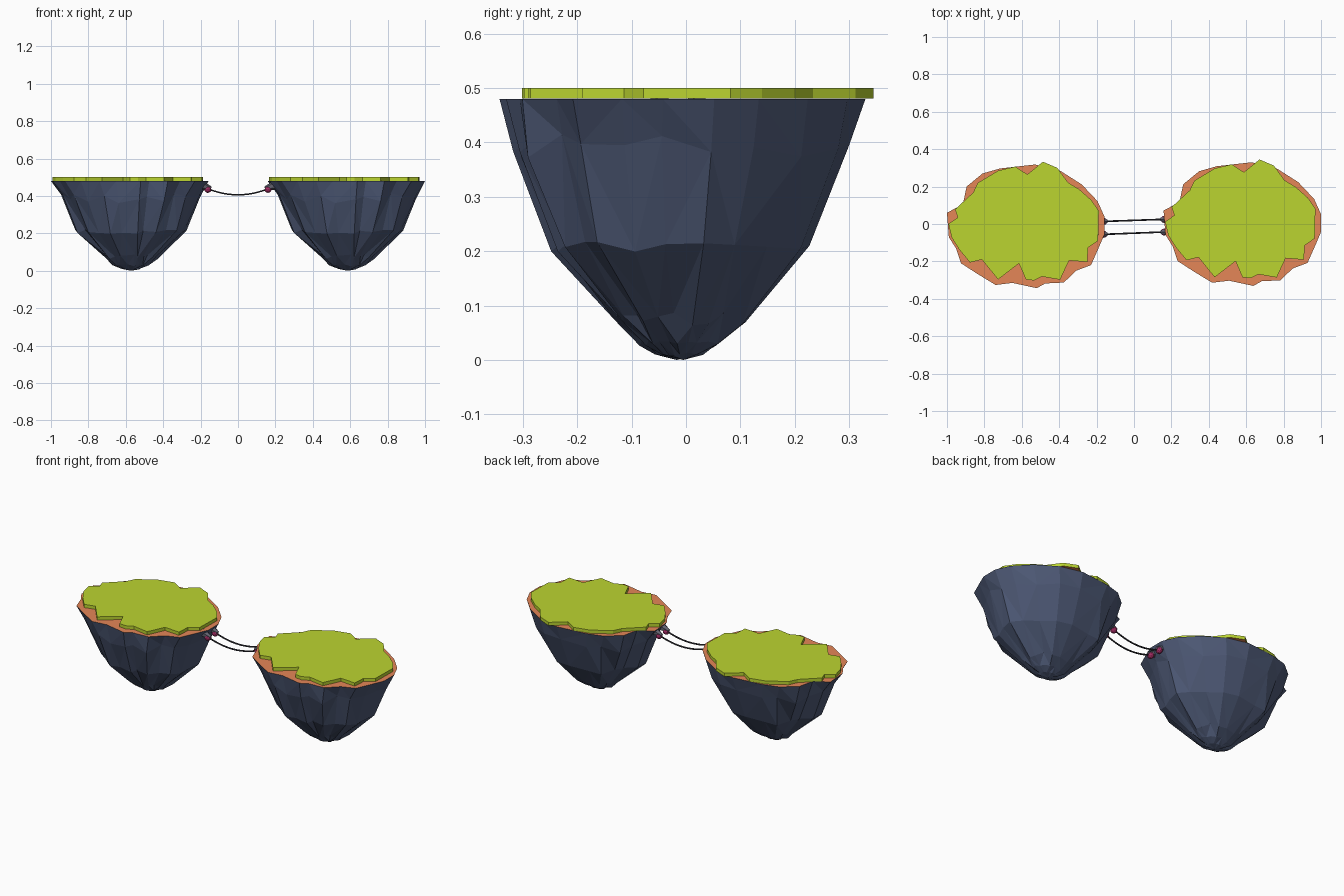
import bpy, bmesh, math, random
from mathutils import Vector

if "Cube" in bpy.data.objects:
    bpy.data.objects.remove(bpy.data.objects["Cube"])


def material(name, rgb):
    m = bpy.data.materials.new(name)
    m.diffuse_color = (*rgb, 1)
    m.use_nodes = True
    m.node_tree.nodes["Principled BSDF"].inputs["Base Color"].default_value = m.diffuse_color
    return m


ROCK = material("slate rock", (0.075, 0.10, 0.18))
DIRT = material("terracotta dirt", (0.78, 0.24, 0.095))
GRASS = material("grass green", (0.50, 0.66, 0.03))
ROPE = material("dark rope", (0.035, 0.035, 0.045))
KNOT = material("crimson knot", (0.38, 0.025, 0.13))
PEG = material("grey peg", (0.13, 0.13, 0.17))

# outlines around an island's own centre
RIM = [(-.42, .06), (-.335, .105), (-.315, .20), (-.23, .27), (-.135, .297), (.05, .318),
       (.185, .285), (.30, .212), (.385, .122), (.422, .04), (.422, -.055), (.39, -.13),
       (.35, -.22), (.27, -.25), (.205, -.313), (.105, -.318), (.06, -.343), (-.07, -.315),
       (-.16, -.326), (-.26, -.265), (-.345, -.21), (-.372, -.13), (-.41, -.07)]
TURF = [(-.412, 0), (-.362, .035), (-.377, .078), (-.28, .168), (-.255, .22), (-.147, .285),
        (-.055, .307), (.01, .265), (.093, .333), (.17, .30), (.227, .222), (.285, .187),
        (.352, .128), (.392, .07), (.388, -.09), (.335, -.126), (.33, -.203), (.233, -.195),
        (.185, -.298), (.088, -.281), (.045, -.302), (.002, -.297), (-.035, -.211),
        (-.147, -.297), (-.233, -.19), (-.297, -.206), (-.355, -.136), (-.395, -.072)]


def finish(bm, name, mats, loc=(0, 0, 0)):
    bmesh.ops.recalc_face_normals(bm, faces=bm.faces)
    me = bpy.data.meshes.new(name)
    bm.to_mesh(me)
    bm.free()
    for m in mats:
        me.materials.append(m)
    ob = bpy.data.objects.new(name, me)
    ob.location = loc
    bpy.context.collection.objects.link(ob)
    return ob


def rock(name, loc):
    # stacked shrinking rings with chipped facets, flat dirt cap
    rng = random.Random(7)
    bm = bmesh.new()
    # height, x scale, y scale, radial jitter, height jitter
    levels = [(.48, 1, 1, 0, 0), (.385, .875, .94, .025, .03), (.21, .68, .725, .035, .012),
              (.075, .34, .36, .025, .012), (.03, .22, .21, .015, .006),
              (.01, .11, .12, .01, .003)]
    rings = []
    for z, sx, sy, jr, jz in levels:
        ring = []
        t = (.48 - z) / .47
        for x, y in RIM:
            k = rng.uniform(-jr, jr)
            ring.append(bm.verts.new((x * (sx + k) + .008 * t, y * (sy + k) - .017 * t,
                                      z + rng.uniform(-jz, jz))))
        rings.append(ring)
    n = len(RIM)
    for a, b in zip(rings, rings[1:]):
        for i in range(n):
            j = (i + 1) % n
            if rng.random() < .5:
                bm.faces.new((a[i], a[j], b[j]))
                bm.faces.new((a[i], b[j], b[i]))
            else:
                bm.faces.new((a[i], a[j], b[i]))
                bm.faces.new((a[j], b[j], b[i]))
    tip = bm.verts.new((.008, -.017, 0))
    for i in range(n):
        bm.faces.new((rings[-1][i], rings[-1][(i + 1) % n], tip))
    cap = bm.faces.new(rings[0])
    cap.material_index = 1
    return finish(bm, name, [ROCK, DIRT], loc)


def turf(name, loc):
    # ragged grass slab with dirt underside
    bm = bmesh.new()
    lo = [bm.verts.new((x, y, .4805)) for x, y in TURF]
    hi = [bm.verts.new((x, y, .50)) for x, y in TURF]
    bm.faces.new(lo).material_index = 1
    bm.faces.new(hi)
    n = len(TURF)
    for i in range(n):
        j = (i + 1) % n
        bm.faces.new((lo[i], lo[j], hi[j], hi[i]))
    return finish(bm, name, [GRASS, DIRT], loc)


for side, loc in (("left", (-.58, 0, 0)), ("right", (.578, .012, 0))):
    rock(side + "_rock", loc)
    turf(side + "_grass", loc)


def anchor(name, x, y, out):
    # tapered peg in the rock with a knot at its tip
    bm = bmesh.new()
    bmesh.ops.create_cone(bm, cap_ends=True, segments=6, radius1=.028, radius2=.01, depth=.065)
    peg = finish(bm, name + "_peg", [PEG], (x - out * .02, y, .45))
    peg.rotation_euler = Vector((out, 0, -.3)).to_track_quat('Z', 'Y').to_euler()
    bm = bmesh.new()
    bmesh.ops.create_icosphere(bm, subdivisions=2, radius=.019)
    finish(bm, name + "_knot", [KNOT], (x - out * .006, y, .435))


def rope(name, y0, y1):
    # sagging tube swept along a parabola
    bm = bmesh.new()
    rings = []
    for i in range(13):
        t = i / 12
        u = 2 * t - 1
        c = Vector((.155 * u, y0 + (y1 - y0) * t, .406 + .03 * u * u))
        side = Vector((0, 1, 0))
        up = side.cross(Vector((.155, 0, .06 * u))).normalized()
        rings.append([bm.verts.new(c + .0045 * (side * math.cos(a) + up * math.sin(a)))
                      for a in (k * math.tau / 6 for k in range(6))])
    for a, b in zip(rings, rings[1:]):
        for k in range(6):
            m = (k + 1) % 6
            bm.faces.new((a[k], a[m], b[m], b[k]))
    bm.faces.new(rings[0])
    bm.faces.new(rings[-1])
    finish(bm, name, [ROPE])


for tag, y0, y1 in (("front", -.055, -.043), ("back", .014, .025)):
    rope(tag + "_rope", y0, y1)
    anchor(tag + "_left", -.155, y0, 1)
    anchor(tag + "_right", .155, y1, -1)
